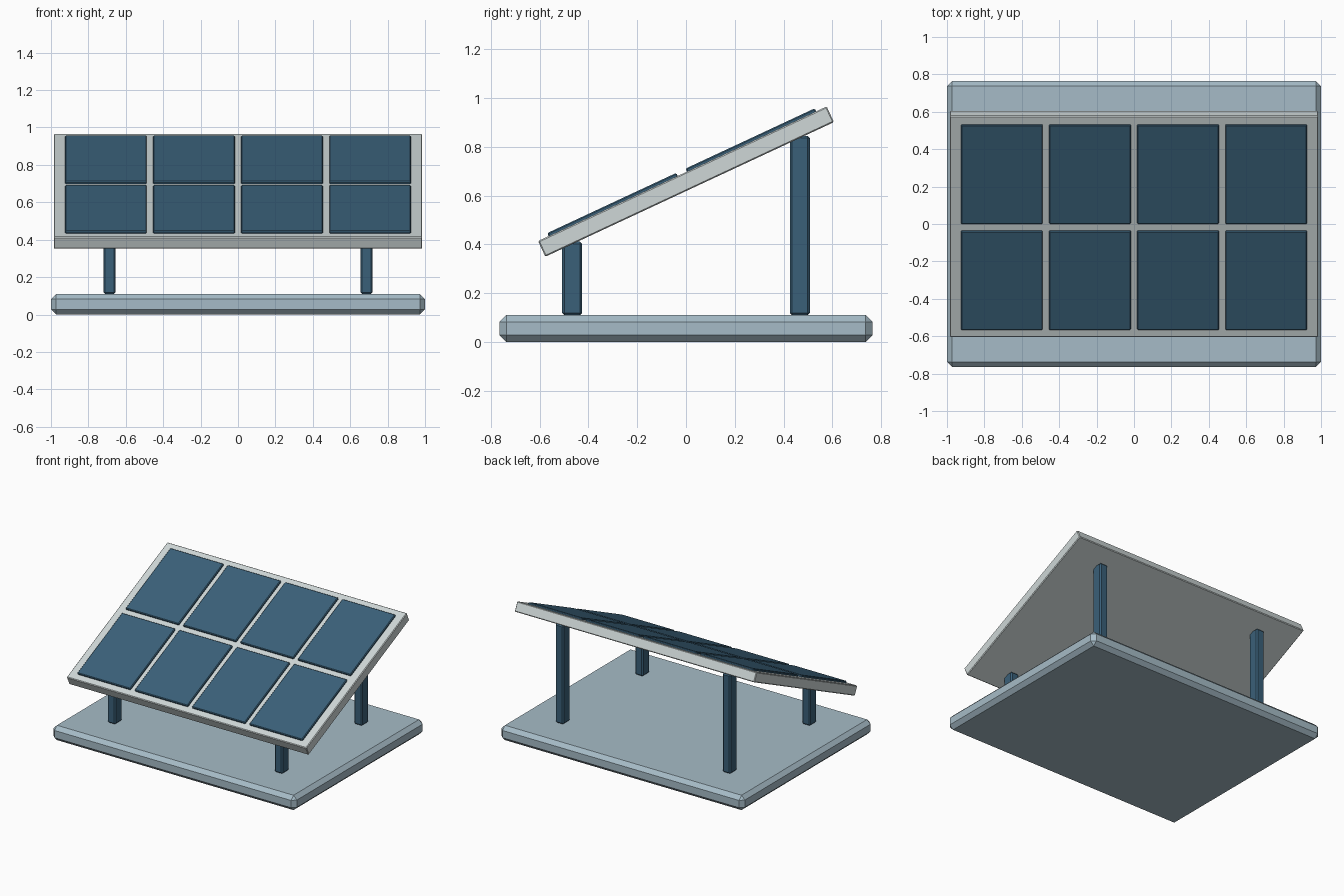
import bpy, bmesh, math
from mathutils import Matrix

if "Cube" in bpy.data.objects:
    bpy.data.objects.remove(bpy.data.objects["Cube"])


def material(name, rgb):
    m = bpy.data.materials.new(name)
    m.diffuse_color = (*rgb, 1.0)
    m.use_nodes = True
    m.node_tree.nodes["Principled BSDF"].inputs["Base Color"].default_value = m.diffuse_color
    return m


base_grey = material("blue_grey_base", (0.38, 0.50, 0.57))
frame_grey = material("light_grey_frame", (0.62, 0.68, 0.68))
navy = material("navy_blue", (0.042, 0.117, 0.190))


def box(name, size, centre, mat, bevel, transform=Matrix.Identity(4)):
    """Chamfered box; transform is applied after size and centre."""
    bm = bmesh.new()
    bmesh.ops.create_cube(bm, size=1.0)
    bmesh.ops.scale(bm, vec=size, verts=bm.verts)
    bmesh.ops.bevel(bm, geom=bm.edges[:], offset=bevel, segments=1,
                    profile=0.5, affect='EDGES')
    bmesh.ops.translate(bm, vec=centre, verts=bm.verts)
    bmesh.ops.transform(bm, matrix=transform, verts=bm.verts)
    me = bpy.data.meshes.new(name)
    bm.to_mesh(me)
    bm.free()
    me.materials.append(mat)
    ob = bpy.data.objects.new(name, me)
    bpy.context.collection.objects.link(ob)
    return ob


# Ground slab with wide chamfers
box("base_slab", (2.0, 1.53, 0.11), (0, 0, 0.055), base_grey, 0.028)

# Four legs: short in front, tall behind, tops sunk into the panel
for row, y, top in (("front", -0.467, 0.412), ("rear", 0.467, 0.845)):
    for side, x in (("left", -0.687), ("right", 0.687)):
        box(f"{row}_{side}_leg", (0.066, 0.082, top - 0.11),
            (x, y, (top + 0.11) / 2), navy, 0.009)

# Tilted panel frame
tilt = Matrix.Translation((0, 0, 0.658)) @ Matrix.Rotation(math.radians(25), 4, 'X')
thick = 0.071
box("panel_frame", (1.97, 1.306, thick), (0, 0, 0), frame_grey, 0.005, tilt)

# Solar cells, 4 x 2, slightly proud of the frame
for r, v in enumerate((-0.313, 0.313)):
    for c in range(4):
        box(f"solar_cell_{r + 1}_{c + 1}", (0.437, 0.584, 0.025),
            ((c - 1.5) * 0.471, v, thick / 2 + 0.001), navy, 0.005, tilt)
